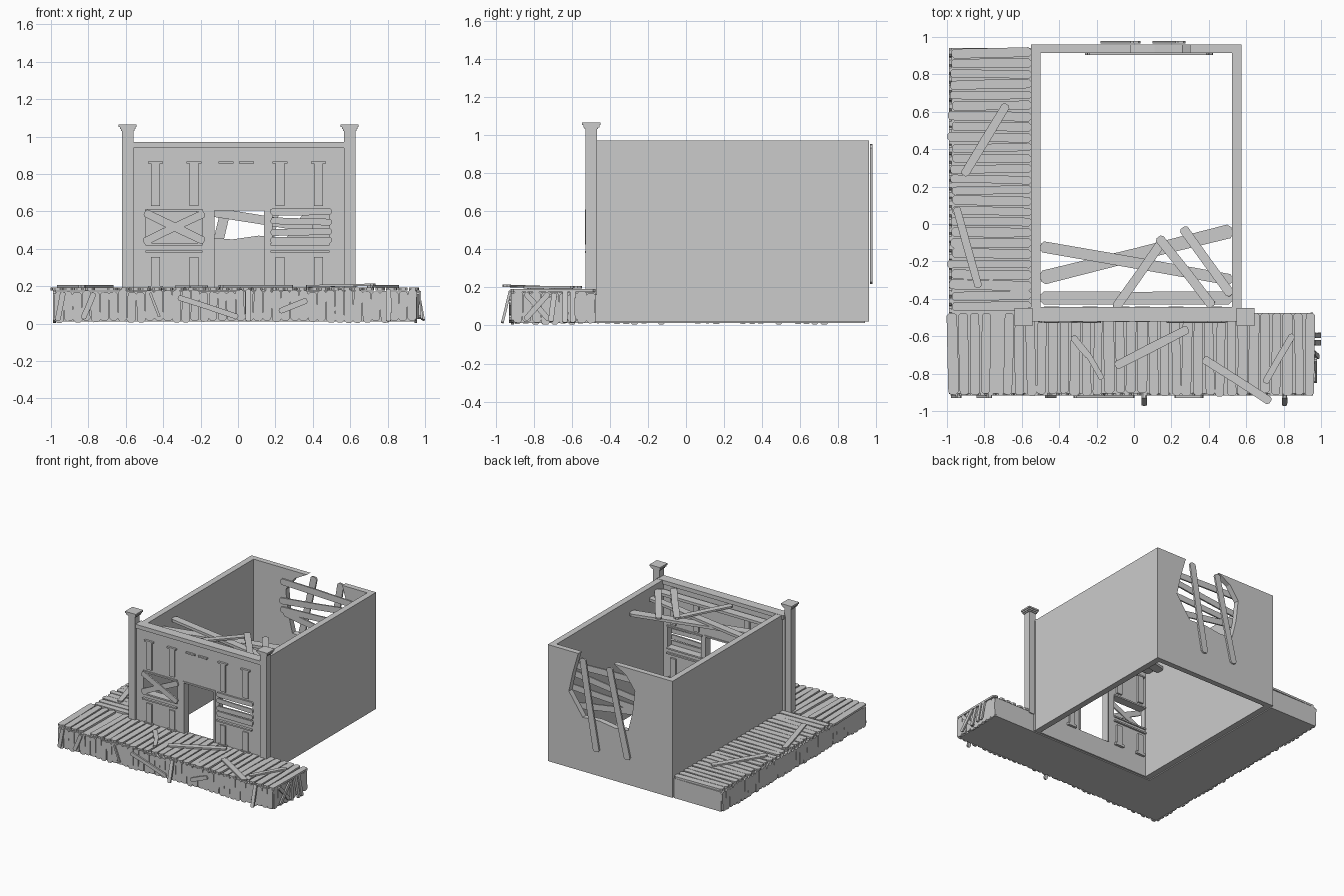
import bpy, bmesh, random
from mathutils import Vector

if "Cube" in bpy.data.objects:
    bpy.data.objects.remove(bpy.data.objects["Cube"])

random.seed(4)
rnd = random.uniform


def finish(bm, name):
    bmesh.ops.recalc_face_normals(bm, faces=bm.faces)
    me = bpy.data.meshes.new(name)
    bm.to_mesh(me)
    bm.free()
    ob = bpy.data.objects.new(name, me)
    bpy.context.collection.objects.link(ob)
    return ob


def extrude_loop(bm, pts, offset):
    a = [bm.verts.new(p) for p in pts]
    b = [bm.verts.new(Vector(p) + Vector(offset)) for p in pts]
    bm.faces.new(a)
    bm.faces.new(b[::-1])
    for i in range(len(a)):
        j = (i + 1) % len(a)
        bm.faces.new((a[i], b[i], b[j], a[j]))


def box(bm, x0, x1, y0, y1, z0, z1):
    extrude_loop(bm, [(x0, y0, z0), (x1, y0, z0), (x1, y1, z0), (x0, y1, z0)], (0, 0, z1 - z0))


def board(bm, a, b, w, t, n):
    """Worn plank from a to b with clipped ends and a slightly wavy edge."""
    a, b, n = Vector(a), Vector(b), Vector(n)
    d = (b - a).normalized()
    s = n.cross(d).normalized()
    n = d.cross(s)
    L, h, c = (b - a).length, w / 2, w * 0.25
    k = w * 0.06
    prof = [(0, -h + c), (c, -h), (L * .5, -h + rnd(-k, k)), (L - c, -h), (L, -h + c),
            (L, h - c), (L - c, h), (L * .5, h + rnd(-k, k)), (c, h), (0, h - c)]
    extrude_loop(bm, [a + d * u + s * v - n * t / 2 for u, v in prof], n * t)


def boards(name, items, w, t, n):
    bm = bmesh.new()
    for a, b, *ww in items:
        board(bm, a, b, ww[0] if ww else w, t, n)
    return finish(bm, name)


X, Y, Z = (1, 0, 0), (0, 1, 0), (0, 0, 1)

# side walls
bm = bmesh.new()
box(bm, -.55, -.5, -.47, .96, .02, .97)
box(bm, .525, .575, -.47, .96, .02, .97)
finish(bm, "side_walls")

# back wall with a broken gap open at the top
bm = bmesh.new()
gap = [(-.02, .97), (-.13, .91), (-.21, .80), (-.19, .62), (-.15, .46), (-.03, .45),
       (.11, .47), (.26, .46), (.385, .64), (.35, .80), (.30, .97)]
prof = [(-.5, .02), (-.5, .97)] + gap + [(.525, .97), (.525, .02)]
extrude_loop(bm, [(x, .915, z) for x, z in prof], (0, .045, 0))
finish(bm, "back_wall")

# boards nailed over the gap
boards("back_outer_boards", [((.25, .972, .95), (.125, .972, .22)),
                             ((.01, .972, .94), (-.155, .972, .23))], .055, .014, Y)
boards("back_inner_boards", [((-.25, .91, .86), (.40, .91, .84)), ((-.26, .91, .70), (.42, .91, .78)),
                             ((-.25, .91, .63), (.42, .91, .66)), ((-.22, .91, .61), (.40, .91, .51))],
       .05, .012, Y)

# front wall with door and two windows cut out
bm = bmesh.new()
box(bm, -.57, .58, -.51, -.46, .02, .96)
wall = finish(bm, "front_wall")
bm = bmesh.new()
box(bm, -.13, .145, -.7, -.3, .185, .61)
box(bm, -.495, -.19, -.7, -.3, .425, .605)
box(bm, .185, .49, -.7, -.3, .425, .605)
cutter = finish(bm, "opening_cutter")
cutter.hide_render = True
mod = wall.modifiers.new("openings", 'BOOLEAN')
mod.operation, mod.object, mod.solver = 'DIFFERENCE', cutter, 'EXACT'
bpy.context.view_layer.objects.active = wall
bpy.ops.object.modifier_apply(modifier="openings")
bpy.data.objects.remove(cutter)

# front wall trim: top rail, pilasters with caps, small brackets, ledges
bm = bmesh.new()
box(bm, -.565, .575, -.522, -.445, .94, .972)
for x in (-.44, -.235, .225, .43):
    box(bm, x - .024, x + .024, -.52, -.445, .63, .857)
    box(bm, x - .04, x + .04, -.527, -.44, .855, .867)
    box(bm, x - .024, x + .024, -.52, -.445, .18, .355)
    box(bm, x - .04, x + .04, -.525, -.44, .18, .2)
for x in (-.065, .045):
    box(bm, x - .04, x + .04, -.525, -.44, .855, .867)
for x0, x1 in ((-.495, -.19), (.175, .49)):
    box(bm, x0, x1, -.53, -.445, .38, .392)
    box(bm, x0, x1, -.52, -.45, .6, .612)
    box(bm, x0, x1, -.52, -.45, .418, .43)
for x0, x1 in ((-.137, -.125), (.14, .152)):
    box(bm, x0, x1, -.516, -.452, .185, .615)
box(bm, -.137, .152, -.516, -.452, .605, .617)
finish(bm, "front_trim")

# window boards
boards("left_window_boards", [((-.505, -.517, .435), (-.18, -.517, .59)),
                              ((-.5, -.523, .595), (-.18, -.523, .44))], .042, .012, Y)
boards("right_window_boards", [((.175, -.52, z), (.5, -.52, z + e)) for z, e in
                               ((.597, .002), (.55, -.008), (.487, .006), (.446, .0))], .036, .014, Y)

# corner posts with stepped caps
bm = bmesh.new()
for x in (-.59, .597):
    box(bm, x - .03, x + .03, -.527, -.467, .16, 1.035)
    for r, z0, z1 in ((.036, 1.03, 1.042), (.042, 1.04, 1.054), (.048, 1.052, 1.065)):
        box(bm, x - r, x + r, -.497 - r, -.497 + r, z0, z1)
finish(bm, "corner_posts")

# collapsed roof boards behind the front wall
boards("fallen_roof_beams", [((-.5, -.29, .86), (.525, -.035, .86), .075),
                             ((-.5, -.12, .88), (.525, -.3, .88), .06),
                             ((-.5, -.395, .9), (.525, -.395, .9), .07)], .06, .022, Z)
boards("fallen_roof_planks", [((-.1, -.45, .93), (.16, -.08, .9)), ((.13, -.07, .91), (.42, -.44, .93)),
                              ((.26, -.02, .89), (.52, -.38, .92))], .05, .014, Z)

# solid L-shaped deck base
bm = bmesh.new()
extrude_loop(bm, [(x, y, .012) for x, y in ((-.975, -.905), (.945, -.905), (.945, -.475), (-.55, -.475),
                                            (-.55, .94), (-.975, .94))], (0, 0, .16))
finish(bm, "deck_base")

# deck planks, front and left side
front, side = [], []
n = 33
for i in range(n):
    x = -.97 + i * 1.91 / (n - 1)
    if i == 4:
        continue
    e = rnd(-.012, .012)
    front.append(((x + e * .5, -.915 + rnd(-.008, .012), .184), (x - e * .5, -.475, .184), rnd(.046, .056)))
n = 25
for i in range(n):
    y = -.44 + i * 1.355 / (n - 1)
    e = rnd(-.01, .01)
    side.append(((-.985 + rnd(-.015, .015), y + e * .5, .184), (-.55, y - e * .5, .184), rnd(.043, .053)))
boards("front_deck_planks", front, .05, .016, Z)
boards("side_deck_planks", side, .05, .016, Z)


# upright skirt planks along the deck edges
def skirt(name, start, end, axis, pos, normal):
    items = []
    n = round((end - start) / .048)
    for i in range(n):
        u = start + (i + .5) * (end - start) / n
        lo, hi, e = rnd(.004, .018), rnd(.168, .182), rnd(-.004, .004)
        p, q = ((u + e, pos, lo), (u - e, pos, hi)) if axis == 'x' else ((pos, u + e, lo), (pos, u - e, hi))
        items.append((p, q, rnd(.044, .05)))
    boards(name, items, .046, .014, normal)


skirt("front_skirt", -.98, .955, 'x', -.911, Y)
skirt("right_skirt", -.905, -.475, 'y', .951, X)
skirt("left_skirt", -.91, .94, 'y', -.981, X)

# loose boards lying on the deck
boards("loose_deck_boards", [((-.1, -.76, .2), (.29, -.56, .2)), ((.37, -.72, .2), (.73, -.95, .208)),
                             ((.85, -.59, .2), (.7, -.85, .2), .035), ((-.33, -.6, .198), (-.24, -.71, .198), .035),
                             ((-.25, -.69, .199), (-.17, -.83, .198), .03),
                             ((-.68, .64, .2), (-.91, .26, .2)), ((-.95, .09, .2), (-.83, -.34, .2), .04)],
       .045, .012, Z)

# loose boards fixed across the skirts
y = -.924
boards("front_skirt_boards", [((-.32, y, .14), (.0, y, .035)), ((.22, y, .065), (.37, y, .125)),
                              ((-.77, y, .165), (-.83, y, .025)), ((-.935, y, .17), (-.965, y, .015)),
                              ((-.47, y, .165), (-.42, y, .035), .014)], .03, .012, Y)
boards("right_skirt_boards", [((.964, -.845, .17), (.964, -.72, .03)), ((.972, -.72, .17), (.972, -.845, .03)),
                              ((.964, -.69, .17), (.985, -.71, .02))], .028, .012, X)

# props leaning against the skirts
boards("front_leaning_props", [((x, -.965, .012), (x, -.923, .182)) for x in (.055, .805)], .028, .014, Y)
boards("right_leaning_props", [((.993, py, .015), (.962, py, .18)) for py in (-.595, -.635)], .028, .014, X)
